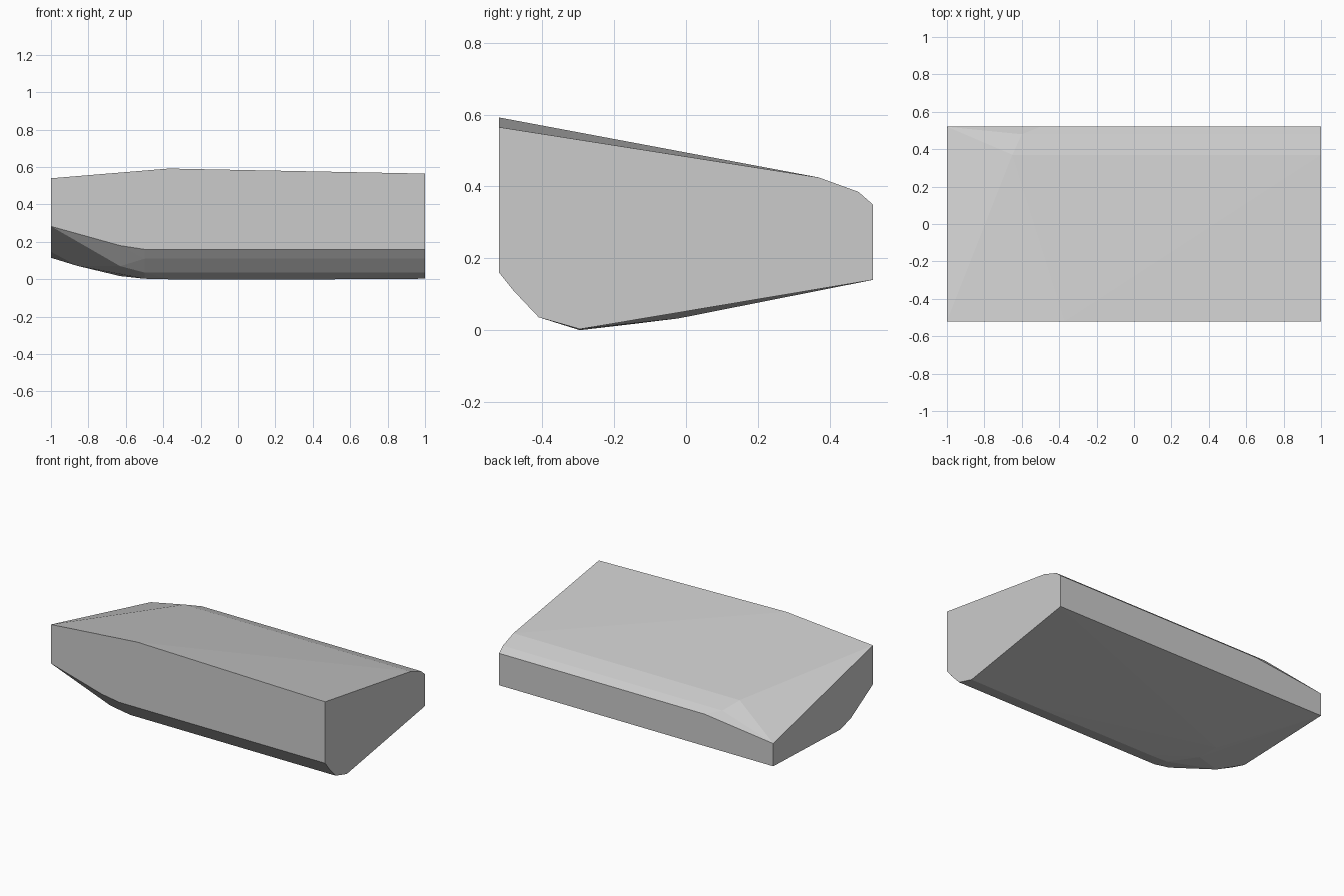
import bpy, bmesh

if "Cube" in bpy.data.objects:
    bpy.data.objects.remove(bpy.data.objects["Cube"])

# Right-end profile (y, z)
end_profile = [(-0.52, 0.565), (-0.52, 0.16), (-0.48, 0.11), (-0.41, 0.036),
               (-0.295, 0.003), (0.52, 0.14), (0.52, 0.35), (0.48, 0.385), (0.37, 0.425)]
points = [(1.0, y, z) for y, z in end_profile]

# The lower edges and back bevel run straight until the left end tapers
points += [(-0.5, y, z) for y, z in end_profile[1:7]]
points += [(-0.6, 0.48, 0.385), (-0.65, 0.37, 0.425)]

# Slight crown along the front top edge and belly underneath
points += [(-0.37, -0.52, 0.592), (-0.37, -0.295, 0.0), (0.5, -0.295, 0.0)]

# Rounded transition under the left end
points += [(-0.63, -0.52, 0.18), (-0.63, -0.43, 0.07), (-0.63, -0.15, 0.017),
           (-0.65, -0.02, 0.033), (-0.86, -0.27, 0.072)]

# Left-end profile
left_profile = [(-0.52, 0.54), (-0.52, 0.283), (-0.29, 0.147), (-0.18, 0.115),
                (0.52, 0.14), (0.52, 0.29)]
points += [(-1.0, y, z) for y, z in left_profile]

# Faceted convex stone block
bm = bmesh.new()
for p in points:
    bm.verts.new(p)
hull = bmesh.ops.convex_hull(bm, input=bm.verts[:])
loose = [v for v in bm.verts if not v.link_faces]
bmesh.ops.delete(bm, geom=loose, context='VERTS')
bmesh.ops.dissolve_limit(bm, angle_limit=0.003, verts=bm.verts[:], edges=bm.edges[:])
bmesh.ops.recalc_face_normals(bm, faces=bm.faces[:])

mesh = bpy.data.meshes.new("stone_block")
bm.to_mesh(mesh)
bm.free()
block = bpy.data.objects.new("stone_block", mesh)
bpy.context.collection.objects.link(block)
